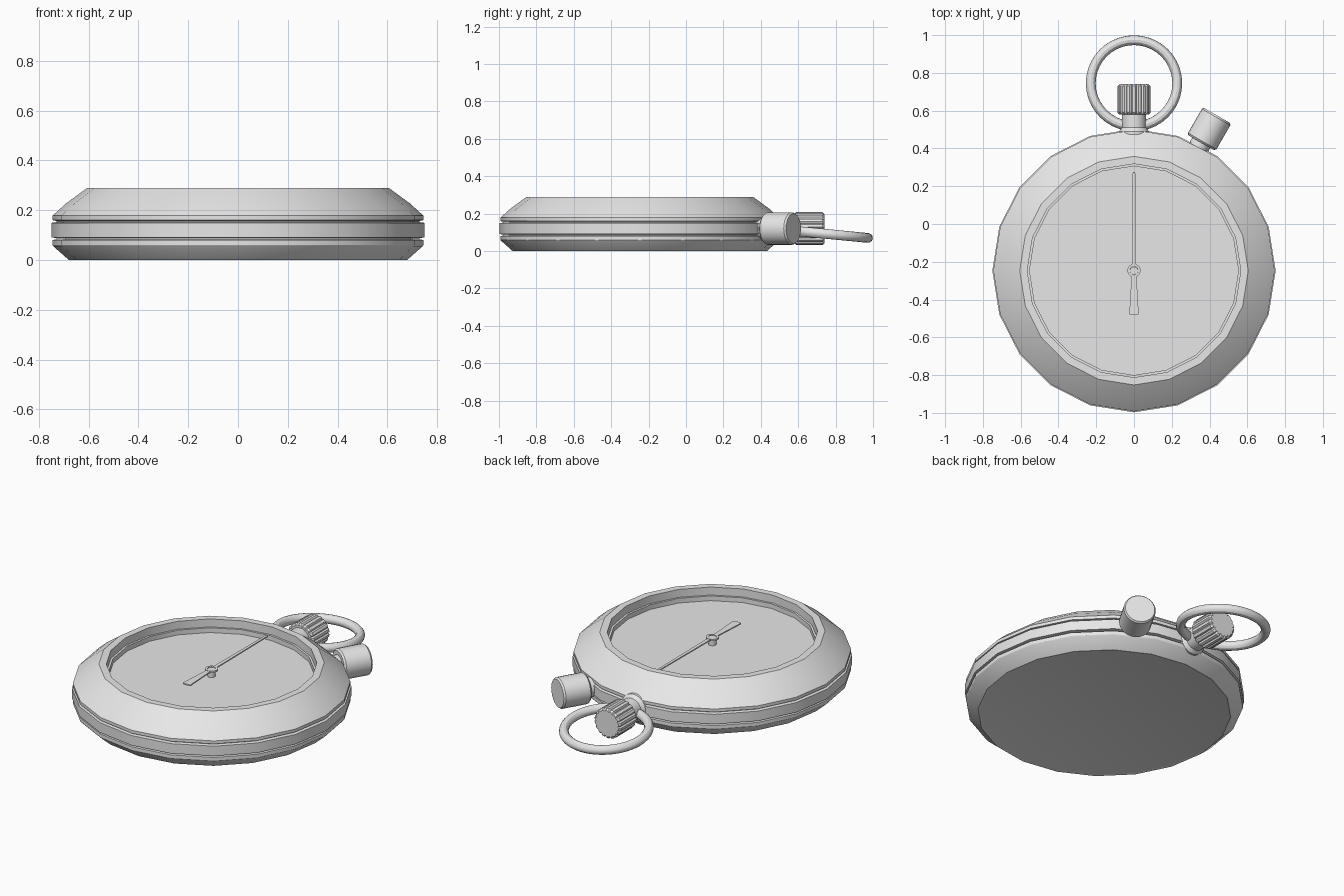
import bpy, bmesh
from math import pi, sin, cos, radians
from mathutils import Matrix, Vector

cube = bpy.data.objects.get("Cube")
if cube:
    bpy.data.objects.remove(cube)

steel = bpy.data.materials.new("grey steel")
steel.use_nodes = True
GREY = (0.8, 0.8, 0.8, 1)
steel.diffuse_color = GREY
steel.node_tree.nodes["Principled BSDF"].inputs["Base Color"].default_value = GREY

CENTRE_Y = -0.247
MID_Z = 0.12


def finish(name, bm, matrix, angle=30):
    """Turn a bmesh into a smooth object with sharp creases."""
    bmesh.ops.recalc_face_normals(bm, faces=bm.faces)
    mesh = bpy.data.meshes.new(name)
    bm.to_mesh(mesh)
    bm.free()
    mesh.materials.append(steel)
    ob = bpy.data.objects.new(name, mesh)
    bpy.context.collection.objects.link(ob)
    ob.matrix_world = matrix
    bpy.ops.object.select_all(action="DESELECT")
    ob.select_set(True)
    bpy.context.view_layer.objects.active = ob
    bpy.ops.object.shade_smooth_by_angle(angle=radians(angle))
    return ob


def lathe(name, profile, sides, matrix, flute=lambda i: 1.0, closed=False):
    """Revolve (radius, height) points; open profiles get capped ends."""
    bm = bmesh.new()
    rings = []
    for r, z in profile:
        rings.append([bm.verts.new((r * flute(i) * cos(2 * pi * i / sides),
                                    r * flute(i) * sin(2 * pi * i / sides), z))
                      for i in range(sides)])
    pairs = list(zip(rings, rings[1:]))
    if closed:
        pairs.append((rings[-1], rings[0]))
    for a, b in pairs:
        for i in range(sides):
            j = (i + 1) % sides
            bm.faces.new((a[i], a[j], b[j], b[i]))
    if not closed:
        bm.faces.new(rings[0])
        bm.faces.new(rings[-1])
    return finish(name, bm, matrix)


def outward(x, y, z, turn=0):
    """Frame whose z axis points along +y, turned clockwise seen from above."""
    return (Matrix.Translation((x, y, z)) @ Matrix.Rotation(-radians(turn), 4, "Z")
            @ Matrix.Rotation(-pi / 2, 4, "X"))


# Case: back, grooved band, sloped bezel and recessed dial in one revolve
on_case = Matrix.Translation((0, CENTRE_Y, 0))
lathe("case", [
    (0.665, 0.004), (0.68, 0.0), (0.742, 0.055), (0.745, 0.06), (0.745, 0.08),
    (0.73, 0.083), (0.73, 0.088), (0.75, 0.091), (0.75, 0.149), (0.73, 0.152),
    (0.73, 0.157), (0.745, 0.16), (0.745, 0.178), (0.69, 0.228), (0.605, 0.29),
    (0.565, 0.29), (0.565, 0.243), (0.553, 0.243), (0.553, 0.215)], 20, on_case)

# Crown on a flared stem
lathe("crown_stem", [(0.08, -0.04), (0.08, 0.0), (0.064, 0.02), (0.064, 0.1)],
      24, outward(0, 0.49, MID_Z))
lathe("crown", [(0.078, 0.0), (0.088, 0.01), (0.088, 0.15), (0.078, 0.16)],
      72, outward(0, 0.58, MID_Z), lambda i: 0.91 if i % 4 == 0 else 1.0)

# Angled side button
lathe("button_stem", [(0.055, -0.1), (0.055, 0.05)], 20,
      outward(0.356, 0.43, MID_Z, 30))
lathe("side_button", [(0.078, 0.0), (0.087, 0.01), (0.087, 0.157), (0.08, 0.167)],
      24, outward(0.356, 0.43, MID_Z, 30))

# Hanging ring, slightly drooped
tube = [(0.229 + 0.026 * cos(2 * pi * k / 12), 0.026 * sin(2 * pi * k / 12))
        for k in range(12)]
lathe("hanging_ring", tube, 40, Matrix.Translation((0, 0.745, 0.092))
      @ Matrix.Rotation(radians(-5.5), 4, "X"), closed=True)

# Hand: hub, pin, long pointer and counterweight tail
lathe("hand_hub", [(0.022, 0.25), (0.035, 0.25), (0.035, 0.26), (0.022, 0.26)],
      24, on_case, closed=True)
lathe("hand_pin", [(0.021, 0.21), (0.021, 0.257)], 20, on_case)


def blade(name, start, end, w0, w1):
    """Thin tapered plate along y with a clipped tip."""
    clip = (end - start) * 0.02
    half = [(w0, start), (w1, end - clip), (w1 * 0.6, end)]
    outline = half + [(-x, y) for x, y in reversed(half)]
    bm = bmesh.new()
    face = bm.faces.new([bm.verts.new((x, y, 0.251)) for x, y in outline])
    grown = bmesh.ops.extrude_face_region(bm, geom=[face])["geom"]
    bmesh.ops.translate(bm, vec=Vector((0, 0, 0.007)),
                        verts=[g for g in grown if isinstance(g, bmesh.types.BMVert)])
    finish(name, bm, on_case)


blade("hand_pointer", 0.03, 0.522, 0.011, 0.007)
blade("hand_tail", -0.03, -0.236, 0.013, 0.025)
